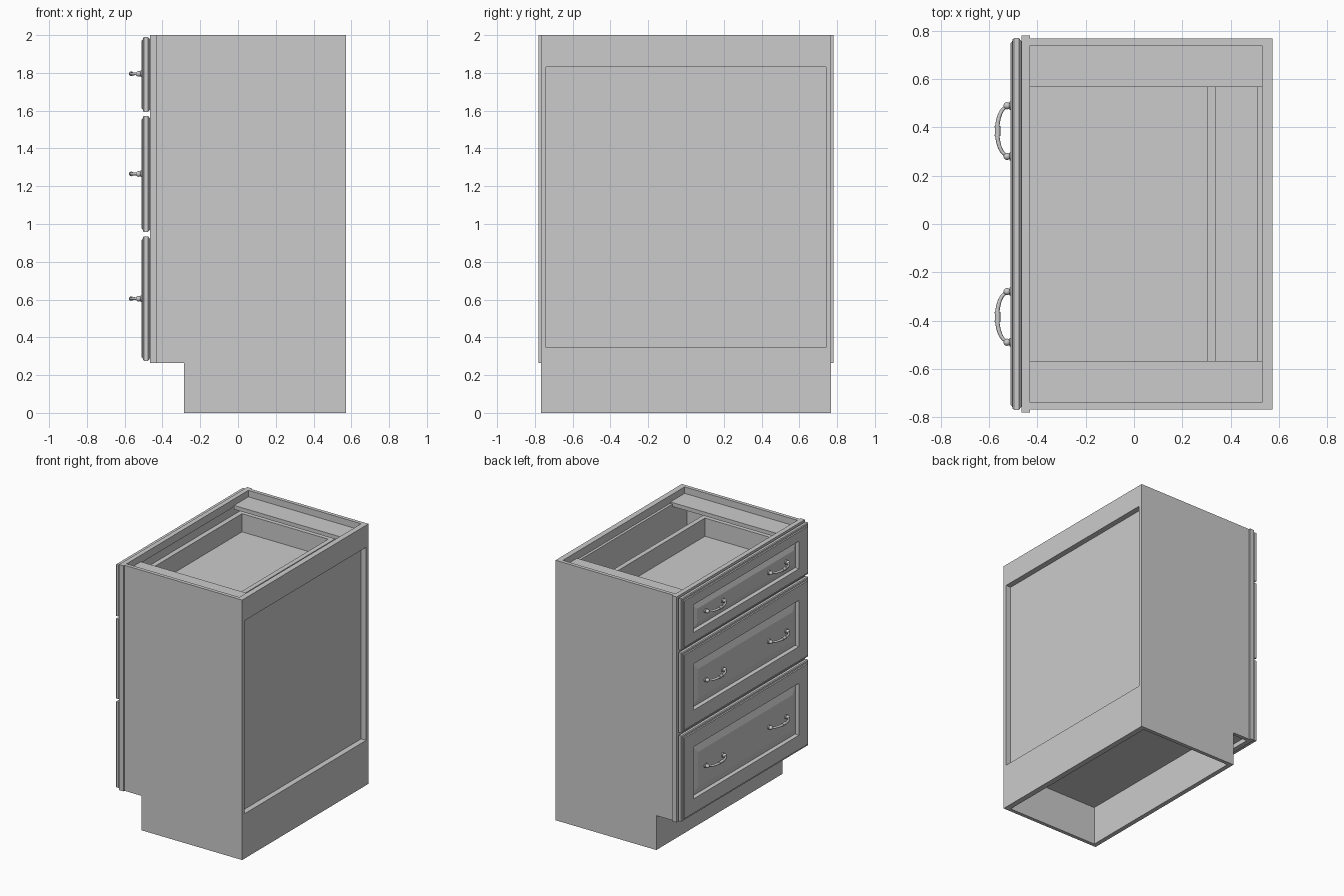
import bpy, bmesh, math
from mathutils import Matrix

if "Cube" in bpy.data.objects:
    bpy.data.objects.remove(bpy.data.objects["Cube"], do_unlink=True)

grey = bpy.data.materials.new("cabinet grey")
grey.use_nodes = True
grey.diffuse_color = (0.6, 0.6, 0.6, 1)
grey.node_tree.nodes["Principled BSDF"].inputs["Base Color"].default_value = (0.6, 0.6, 0.6, 1)


def finish(name, bm):
    bmesh.ops.recalc_face_normals(bm, faces=bm.faces)
    mesh = bpy.data.meshes.new(name)
    bm.to_mesh(mesh)
    bm.free()
    mesh.materials.append(grey)
    ob = bpy.data.objects.new(name, mesh)
    bpy.context.collection.objects.link(ob)
    return ob


def add_box(bm, x, y, z):
    """Box from (min, max) ranges on each axis."""
    size = [b - a for a, b in (x, y, z)]
    mid = [(a + b) / 2 for a, b in (x, y, z)]
    bmesh.ops.create_cube(bm, size=1, matrix=Matrix.Translation(mid) @ Matrix.Diagonal((*size, 1)))


def boxes(name, *parts):
    bm = bmesh.new()
    for part in parts:
        add_box(bm, *part)
    return finish(name, bm)


# Shared layout
SIDE_IN, SIDE_OUT = 0.74, 0.768
FRAME_X = (-0.467, -0.43)
BACK_X = (0.53, 0.573)
INNER = (-SIDE_IN, SIDE_IN)
FLOOR = (0.30, 0.345)

# Side panels with the toe notch
for label, sign in (("left", 1), ("right", -1)):
    bm = bmesh.new()
    outline = [(-0.43, 0.265), (-0.285, 0.265), (-0.285, 0), (BACK_X[1], 0), (BACK_X[1], 2), (-0.43, 2)]
    face = bm.faces.new([bm.verts.new((x, sign * SIDE_IN, z)) for x, z in outline])
    ext = bmesh.ops.extrude_face_region(bm, geom=[face])["geom"]
    verts = [v for v in ext if isinstance(v, bmesh.types.BMVert)]
    bmesh.ops.translate(bm, verts=verts, vec=(0, sign * (SIDE_OUT - SIDE_IN), 0))
    finish(label + "_side_panel", bm)

# Carcass boards
boxes("floor_board", ((-0.43, 0.53), INNER, FLOOR))
boxes("toe_kick", ((-0.285, -0.25), INNER, (0, 0.30)))
boxes("back_rails", (BACK_X, INNER, (0, 0.345)), (BACK_X, INNER, (1.83, 2)))
boxes("back_panel", ((0.51, 0.53), INNER, (0.30, 1.94)))
boxes("top_stretchers", *[((-0.43, 0.53), y, (1.92, 1.95))
                          for y in ((0.567, SIDE_IN), (-SIDE_IN, -0.567))])

# Face frame
STILE = 0.715
boxes("face_frame",
      (FRAME_X, (STILE, 0.78), (0.265, 2)), (FRAME_X, (-0.78, -STILE), (0.265, 2)),
      *[(FRAME_X, (-STILE, STILE), z)
        for z in ((0.265, 0.345), (0.915, 0.975), (1.555, 1.615), (1.94, 2))])


def drawer_front(name, z0, z1, border_z, slope):
    """Raised-panel front made of concentric rectangular rings."""
    border = 0.13
    rings = [(0.012, 0.012, -0.467), (0, 0, -0.477), (0, 0, -0.497), (0.005, 0.005, -0.503),
             (0.016, 0.016, -0.505), (0.02, 0.02, -0.512),
             (border, border_z, -0.512), (border + 0.008, border_z + 0.008, -0.488),
             (border + slope, border_z + slope, -0.506)]
    bm = bmesh.new()
    loops = []
    for iy, iz, x in rings:
        y, lo, hi = 0.77 - iy, z0 + iz, z1 - iz
        loops.append([bm.verts.new((x, a, b)) for a, b in ((-y, lo), (y, lo), (y, hi), (-y, hi))])
    for a, b in zip(loops, loops[1:]):
        for i in range(4):
            j = (i + 1) % 4
            bm.faces.new((a[i], a[j], b[j], b[i]))
    bm.faces.new(loops[0])
    bm.faces.new(loops[-1])
    return finish(name, bm)


def drawer_box(name, z0, z1):
    """Open box behind a drawer front."""
    x0, x1, y, t = -0.467, 0.34, 0.70, 0.037
    boxes(name,
          ((x0, x1), (y - t, y), (z0, z1)), ((x0, x1), (-y, t - y), (z0, z1)),
          ((x0, x0 + t), (t - y, y - t), (z0, z1)), ((x1 - t, x1), (t - y, y - t), (z0, z1)),
          ((x0 + t, x1 - t), (t - y, y - t), (z0 + 0.01, z0 + 0.03)))


def handle(name, y, z):
    """Bowed pull with ball feet, turned stems and a centre collar."""
    bm = bmesh.new()
    # Bow swept as rings around an arc
    steps, sides, rings = 16, 10, []
    for i in range(steps + 1):
        a = math.pi * i / steps
        r = 0.006 + 0.003 * math.sin(a)
        along, out = math.cos(a), math.sin(a)
        cx, cy = -0.525 - 0.042 * out, 0.1 * along
        n = math.hypot(out / 0.1, along / 0.042)
        nx, ny = -out / 0.042, along / 0.1
        n = math.hypot(nx, ny)
        rings.append([bm.verts.new((cx + r * math.cos(t) * nx / n, cy + r * math.cos(t) * ny / n, r * math.sin(t)))
                      for t in (2 * math.pi * k / sides for k in range(sides))])
    for a, b in zip(rings, rings[1:]):
        for k in range(sides):
            m = (k + 1) % sides
            bm.faces.new((a[k], a[m], b[m], b[k]))
    # Feet
    for s in (1, -1):
        bmesh.ops.create_uvsphere(bm, u_segments=12, v_segments=8, radius=0.015,
                                  matrix=Matrix.Translation((-0.526, s * 0.105, 0)))
        bmesh.ops.create_cone(bm, cap_ends=True, segments=12, radius1=0.017, radius2=0.017, depth=0.008,
                              matrix=Matrix.Translation((-0.512, s * 0.105, 0)) @ Matrix.Rotation(math.pi / 2, 4, "Y"))
    # Centre collar
    for off, r, d in ((0, 0.011, 0.034), (0.017, 0.0125, 0.006), (-0.017, 0.0125, 0.006)):
        bmesh.ops.create_cone(bm, cap_ends=True, segments=12, radius1=r, radius2=r, depth=d,
                              matrix=Matrix.Translation((-0.565, off, 0)) @ Matrix.Rotation(math.pi / 2, 4, "X"))
    ob = finish(name, bm)
    ob.location = (0, y, z)
    bpy.ops.object.select_all(action="DESELECT")
    ob.select_set(True)
    bpy.context.view_layer.objects.active = ob
    bpy.ops.object.shade_smooth_by_angle(angle=math.radians(40))


# Drawers: front range, border height, panel slope, box range, handle height
for label, lo, hi, border_z, slope, box_lo, box_hi, grip in (
        ("top", 1.593, 1.99, 0.092, 0.052, 1.68, 1.85, 1.795),
        ("middle", 0.957, 1.573, 0.13, 0.065, 1.02, 1.42, 1.265),
        ("bottom", 0.275, 0.935, 0.13, 0.065, 0.38, 0.78, 0.605)):
    drawer_front(label + "_drawer_front", lo, hi, border_z, slope)
    drawer_box(label + "_drawer_box", box_lo, box_hi)
    handle(label + "_left_handle", 0.385, grip)
    handle(label + "_right_handle", -0.385, grip)
